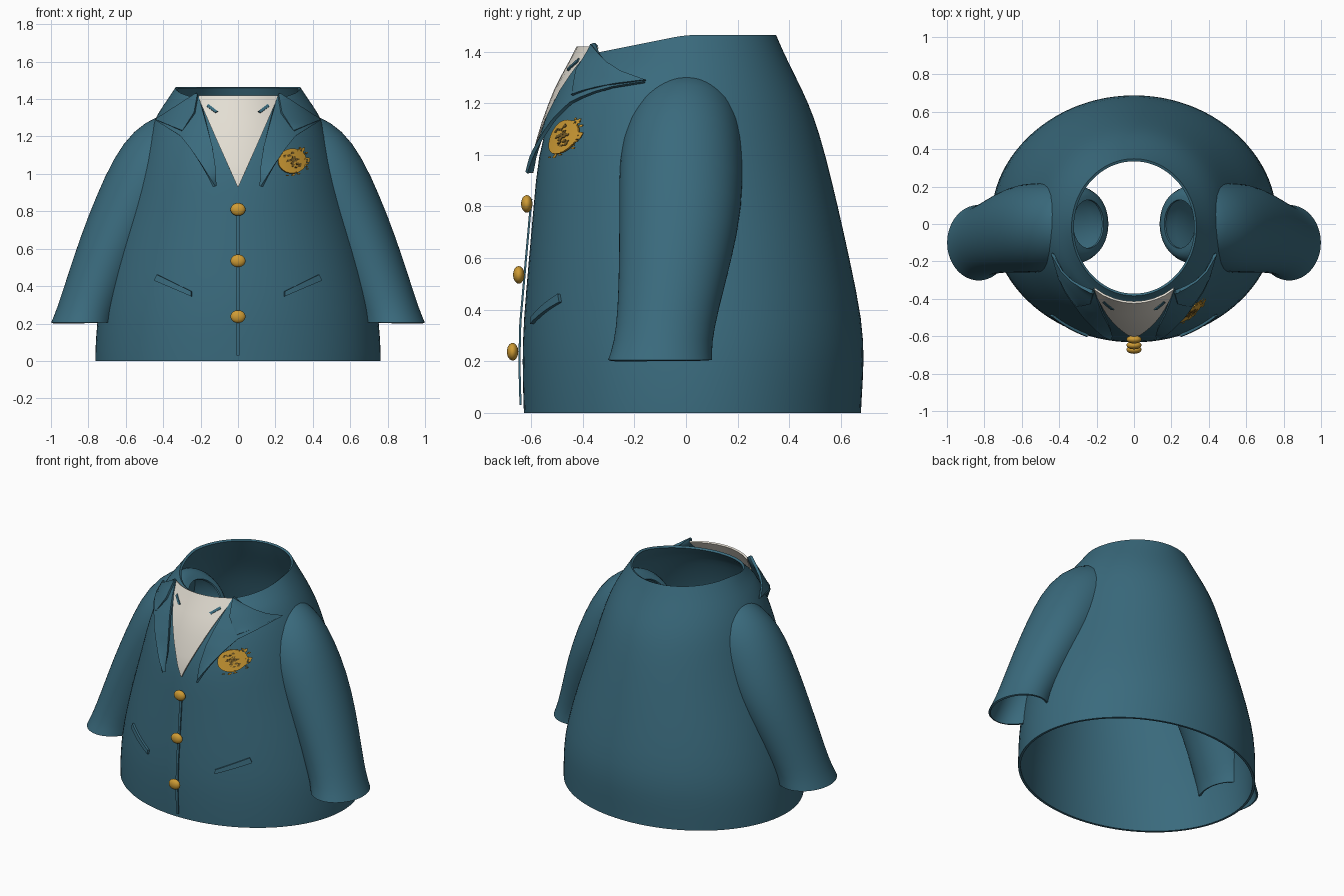
import bpy, bmesh, math, random
from mathutils import Vector

if "Cube" in bpy.data.objects:
    bpy.data.objects.remove(bpy.data.objects["Cube"])
random.seed(4)


def material(name, rgb):
    m = bpy.data.materials.new(name)
    m.use_nodes = True
    m.diffuse_color = (*rgb, 1)
    node = next(n for n in m.node_tree.nodes if n.type == 'BSDF_PRINCIPLED')
    node.inputs["Base Color"].default_value = (*rgb, 1)
    node.inputs["Roughness"].default_value = 0.7
    return m


TEAL = material("teal_cloth", (0.042, 0.145, 0.205))
CREAM = material("cream_shirt", (0.77, 0.73, 0.65))
GOLD = material("gold", (0.62, 0.33, 0.035))
DARK_GOLD = material("dark_gold", (0.17, 0.1, 0.02))


def finish(name, bm, mat, mirror=False, subdivide=0, thickness=0):
    mesh = bpy.data.meshes.new(name)
    bm.to_mesh(mesh)
    bm.free()
    mesh.materials.append(mat)
    ob = bpy.data.objects.new(name, mesh)
    bpy.context.collection.objects.link(ob)
    if mirror:
        ob.modifiers.new("mirror", 'MIRROR').use_mirror_merge = False
    if subdivide:
        ob.modifiers.new("smooth", 'SUBSURF').levels = subdivide
    if thickness:
        ob.modifiers.new("cloth", 'SOLIDIFY').thickness = thickness
    bpy.ops.object.select_all(action='DESELECT')
    ob.select_set(True)
    bpy.context.view_layer.objects.active = ob
    bpy.ops.object.convert(target='MESH')
    bpy.ops.object.shade_smooth_by_angle(angle=math.radians(40))
    return ob


def skin(bm, rows, closed):
    """Join rows of points into a sheet or a tube."""
    grid = [[bm.verts.new(p) for p in row] for row in rows]
    for lower, upper in zip(grid, grid[1:]):
        n = len(lower)
        for j in range(n if closed else n - 1):
            k = (j + 1) % n
            bm.faces.new((lower[j], lower[k], upper[k], upper[j]))


# Coat body profile: height, half width, front y, back y
BODY = [(0, .765, -.63, .68), (.05, .765, -.632, .682), (.2, .757, -.636, .692),
        (.35, .735, -.632, .687), (.6, .67, -.61, .635), (.8, .605, -.592, .59),
        (1, .548, -.575, .542), (1.15, .505, -.53, .497), (1.25, .467, -.49, .452),
        (1.33, .425, -.45, .412), (1.4, .378, -.41, .378), (1.465, .335, -.385, .35)]
SIDES = 48


def front(x, z):
    """y of the coat's front surface."""
    z = min(max(z, 0), BODY[-1][0])
    for a, b in zip(BODY, BODY[1:]):
        if z <= b[0]:
            t = (z - a[0]) / (b[0] - a[0])
            _, rx, f, k = [p + (q - p) * t for p, q in zip(a, b)]
            break
    s = min(abs(x) / rx, .985)
    return (f + k) / 2 - (k - f) / 2 * math.sqrt(1 - s * s)


bm = bmesh.new()
rows = []
for z, rx, f, k in BODY:
    row = []
    for i in range(SIDES):
        a = 2 * math.pi * i / SIDES
        y = (f + k) / 2 + (k - f) / 2 * math.sin(a)
        # the neckline dips toward the front
        dip = .2 * max(0, -y) * max(0, (z - 1.33) / .135)
        row.append((rx * math.cos(a), y, z - dip))
    rows.append(row)
skin(bm, rows, True)
finish("coat_body", bm, TEAL, subdivide=1, thickness=.015)

# Sleeve sections: outer point x, z, tilt in degrees, radius across, y centre, y radius
SLEEVE = [(1, .205, 0, .17, -.1, .203), (.968, .28, 4, .162, -.09, .19),
          (.92, .43, 12, .168, -.07, .195), (.845, .66, 19, .18, -.04, .22),
          (.76, .88, 23, .2, -.02, .24), (.665, 1.09, 30, .22, -.02, .24),
          (.56, 1.235, 42, .23, -.01, .23), (.43, 1.315, 47, .22, 0, .205),
          (.37, 1.305, 47, .17, 0, .17), (.325, 1.26, 47, .12, 0, .13)]
bm = bmesh.new()
rows = []
for x, z, tilt, r, cy, ry in SLEEVE:
    t = math.radians(tilt)
    out = Vector((math.cos(t), 0, math.sin(t)))
    centre = Vector((x, cy, z)) - out * r
    ring = [2 * math.pi * i / 32 for i in range(32)]
    rows.append([centre + out * r * math.cos(a) + Vector((0, ry * math.sin(a), 0)) for a in ring])
skin(bm, rows, True)
finish("sleeves", bm, TEAL, mirror=True, subdivide=1, thickness=.012)


def add_strip(bm, left, right, off_left, off_right, cols=8, steps=4):
    """Sheet laid over the coat front between two edges of (x, z) points."""
    rows = []
    for i in range(len(left) - 1):
        for s in range(steps + (i == len(left) - 2)):
            t = s / steps
            l = Vector(left[i]).lerp(Vector(left[i + 1]), t)
            r = Vector(right[i]).lerp(Vector(right[i + 1]), t)
            row = []
            for c in range(cols + 1):
                u = c / cols
                x, z = l.lerp(r, u)
                row.append((x, front(x, z) - off_left - (off_right - off_left) * u, z))
            rows.append(row)
    skin(bm, rows, False)


def patch(name, left, right, off_left, off_right, mat, mirror=False, thickness=.008):
    bm = bmesh.new()
    add_strip(bm, left, right, off_left, off_right)
    return finish(name, bm, mat, mirror, thickness=thickness)


# Shirt front showing in the open neck
half = [(.002, .93), (.118, 1.19), (.218, 1.42)]
patch("shirt_front", [(-x, z) for x, z in half], half, .022, .022, CREAM, thickness=.012)
patch("shirt_marks", [(.108, 1.335), (.16, 1.375)], [(.122, 1.328), (.168, 1.362)],
      .028, .028, TEAL, True)

# Lapels flare away from the chest, with the collar folded over them
patch("lapels",
      [(.115, .935), (.122, 1.05), (.138, 1.15), (.165, 1.25), (.19, 1.34), (.215, 1.43)],
      [(.122, .935), (.195, 1.05), (.25, 1.13), (.31, 1.205), (.44, 1.285), (.225, 1.43)],
      .03, .055, TEAL, True, .014)
patch("collar", [(.295, 1.235), (.235, 1.33), (.217, 1.43)],
      [(.305, 1.235), (.445, 1.292), (.23, 1.43)], .05, .062, TEAL, True, .012)

# Pocket welts and front closing strip
patch("pocket_welts", [(.25, .345), (.25, .372)], [(.45, .43), (.435, .462)],
      .012, .012, TEAL, True, .015)
patch("front_strip", [(-.008, .03), (-.008, .35), (-.008, .83)],
      [(.008, .03), (.008, .35), (.008, .83)], .014, .014, TEAL)

# Buttons
for label, y, z in (("top", -.617, .81), ("middle", -.648, .535), ("bottom", -.672, .237)):
    bm = bmesh.new()
    bmesh.ops.create_uvsphere(bm, u_segments=24, v_segments=12, radius=1)
    for v in bm.verts:
        v.co = (v.co.x * .04, v.co.y * .022 + y, v.co.z * .034 + z)
    finish(label + "_button", bm, GOLD)

# Embroidered badge on the left chest
BX, BZ, BW, BH = .292, 1.07, .075, .066
angles = [math.pi * (i / 12 - .5) for i in range(13)]
patch("badge", [(BX - BW * math.cos(a) - .001, BZ + BH * math.sin(a)) for a in angles],
      [(BX + BW * math.cos(a) + .001, BZ + BH * math.sin(a)) for a in angles],
      .02, .02, GOLD)


def specks(name, count, near, far, mat, spread):
    bm = bmesh.new()
    for _ in range(count):
        a = random.uniform(*spread)
        d = random.uniform(near, far)
        x, z = BX + BW * d * math.cos(a), BZ + BH * d * math.sin(a)
        w, h = random.uniform(.004, .009), random.uniform(.003, .006)
        add_strip(bm, [(x - w, z - h), (x - w * .6, z + h)], [(x + w * .6, z - h), (x + w, z + h)],
                  .023, .023, 1, 1)
    finish(name, bm, mat, thickness=.003)


specks("badge_stitches", 34, .05, .7, DARK_GOLD, (0, 2 * math.pi))
specks("badge_frayed_edge", 22, .98, 1.3, GOLD, (-1.9, 1.2))
